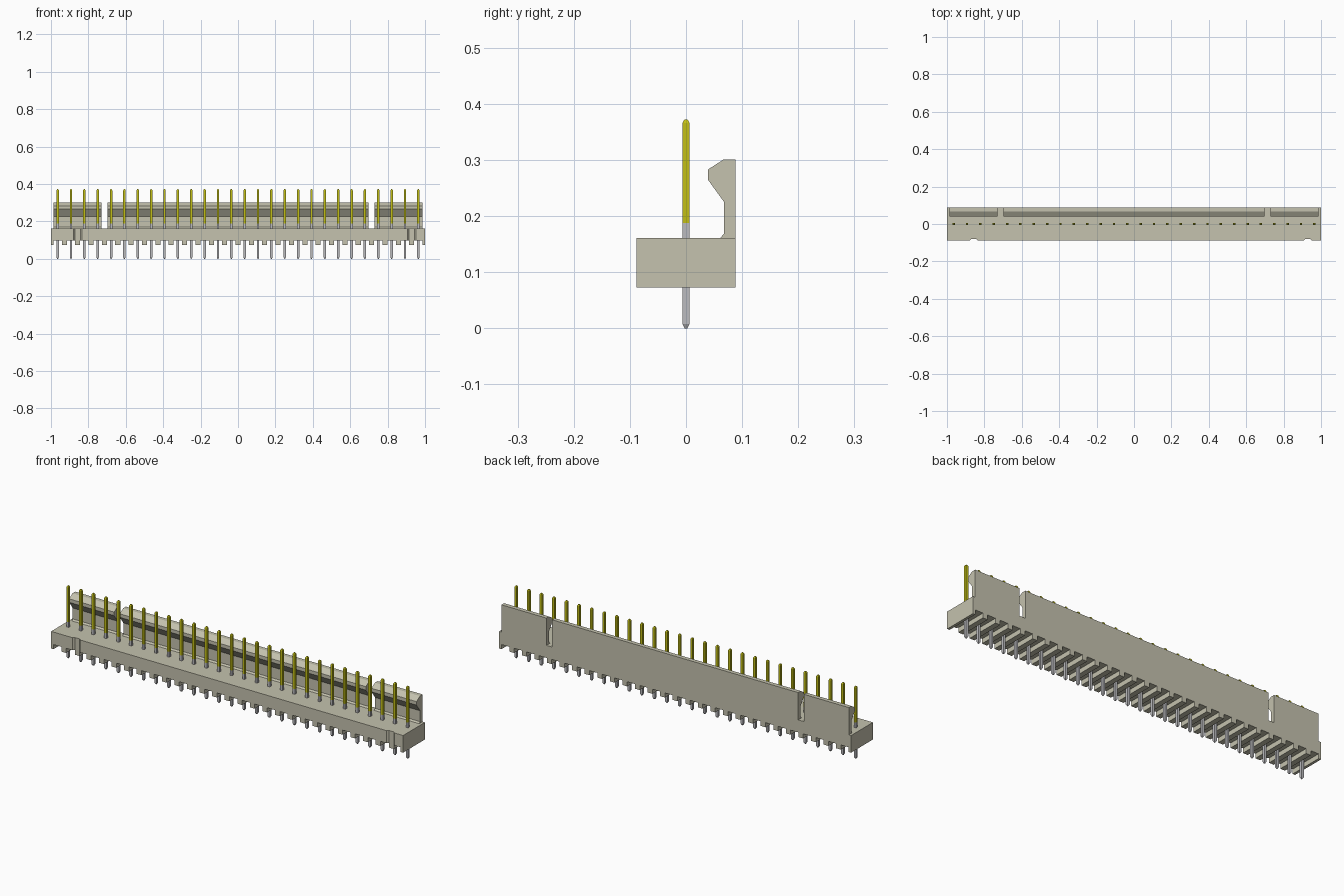
import bpy, bmesh

cube = bpy.data.objects.get("Cube")
if cube:
    bpy.data.objects.remove(cube, do_unlink=True)


def material(name, rgb):
    m = bpy.data.materials.new(name)
    m.use_nodes = True
    colour = (*rgb, 1.0)
    m.diffuse_color = colour
    m.node_tree.nodes["Principled BSDF"].inputs["Base Color"].default_value = colour
    return m


BEIGE = material("beige plastic", (0.555, 0.54, 0.425))
SILVER = material("silver metal", (0.50, 0.50, 0.52))
GOLD = material("gold plating", (0.54, 0.52, 0.008))

PINS = 28
PITCH = 2.0 / PINS
HALF_DEPTH = 0.0885
BASE_BOTTOM, BASE_TOP, FOOT = 0.097, 0.161, 0.073
NOTCHES = (-1 + 2 * PITCH, 1 - PITCH)
NOTCH_DEPTH = 0.008


def finish(bm, name, mats):
    bmesh.ops.recalc_face_normals(bm, faces=bm.faces)
    mesh = bpy.data.meshes.new(name)
    bm.to_mesh(mesh)
    bm.free()
    for m in mats:
        mesh.materials.append(m)
    obj = bpy.data.objects.new(name, mesh)
    bpy.context.collection.objects.link(obj)
    return obj


def extrude(bm, points, offset):
    """Closed prism from a planar outline."""
    face = bm.faces.new([bm.verts.new(p) for p in points])
    top = bmesh.ops.extrude_face_region(bm, geom=[face], use_keep_orig=True)["geom"]
    bmesh.ops.translate(bm, vec=offset,
                        verts=[g for g in top if isinstance(g, bmesh.types.BMVert)])


# Base block, with two tapered keying notches along the front
bm = bmesh.new()
outline = [(-1, -HALF_DEPTH)]
for c in NOTCHES:
    outline += [(c - 0.022, -HALF_DEPTH), (c - 0.014, -HALF_DEPTH + NOTCH_DEPTH),
                (c + 0.014, -HALF_DEPTH + NOTCH_DEPTH), (c + 0.022, -HALF_DEPTH)]
outline += [(1, -HALF_DEPTH), (1, HALF_DEPTH), (-1, HALF_DEPTH)]
extrude(bm, [(x, y, BASE_BOTTOM) for x, y in outline], (0, 0, BASE_TOP - BASE_BOTTOM))
finish(bm, "base_block", [BEIGE])

# Standoff ribs between the pins, half width at both ends
bm = bmesh.new()
for i in range(PINS + 1):
    c = -1 + i * PITCH
    x0, x1 = max(-1, c - 0.0135), min(1, c + 0.0135)
    in_notch = any(abs(c - n) < 0.01 for n in NOTCHES)
    y0 = -HALF_DEPTH + (NOTCH_DEPTH if in_notch else 0)
    extrude(bm, [(x0, y0, FOOT), (x1, y0, FOOT), (x1, HALF_DEPTH, FOOT), (x0, HALF_DEPTH, FOOT)],
            (0, 0, BASE_BOTTOM - FOOT))
finish(bm, "standoff_ribs", [BEIGE])

# Hooked locking wall, in three lengths separated by slots
hook = [(HALF_DEPTH, BASE_TOP), (HALF_DEPTH, 0.301), (0.067, 0.301), (0.039, 0.283),
        (0.039, 0.265), (0.068, 0.225), (0.068, 0.169), (0.061, BASE_TOP)]
for name, x0, x1 in (("locking_wall_right", -0.987, -0.731),
                     ("locking_wall_middle", -0.699, 0.699),
                     ("locking_wall_left", 0.731, 0.987)):
    bm = bmesh.new()
    extrude(bm, [(x0, y, z) for y, z in hook], (x1 - x0, 0, 0))
    finish(bm, name, [BEIGE])

# Square pins with tapered tips: silver below, gold above
bm = bmesh.new()
rings = []
for z, r in ((0.0, 0.0025), (0.008, 0.0064), (0.188, 0.0064), (0.366, 0.0064), (0.372, 0.003)):
    rings.append([bm.verts.new((x * r, y * r, z))
                  for x, y in ((-1, -1), (1, -1), (1, 1), (-1, 1))])
for low, high in zip(rings, rings[1:]):
    for i in range(4):
        j = (i + 1) % 4
        bm.faces.new((low[i], low[j], high[j], high[i]))
bm.faces.new(rings[0])
bm.faces.new(rings[-1])
for f in bm.faces:
    f.material_index = int(f.calc_center_median().z > 0.188)
pins = finish(bm, "contact_pins", [SILVER, GOLD])
pins.location.x = -1 + PITCH / 2
row = pins.modifiers.new("row", 'ARRAY')
row.count = PINS
row.use_relative_offset = False
row.use_constant_offset = True
row.constant_offset_displace = (PITCH, 0, 0)
